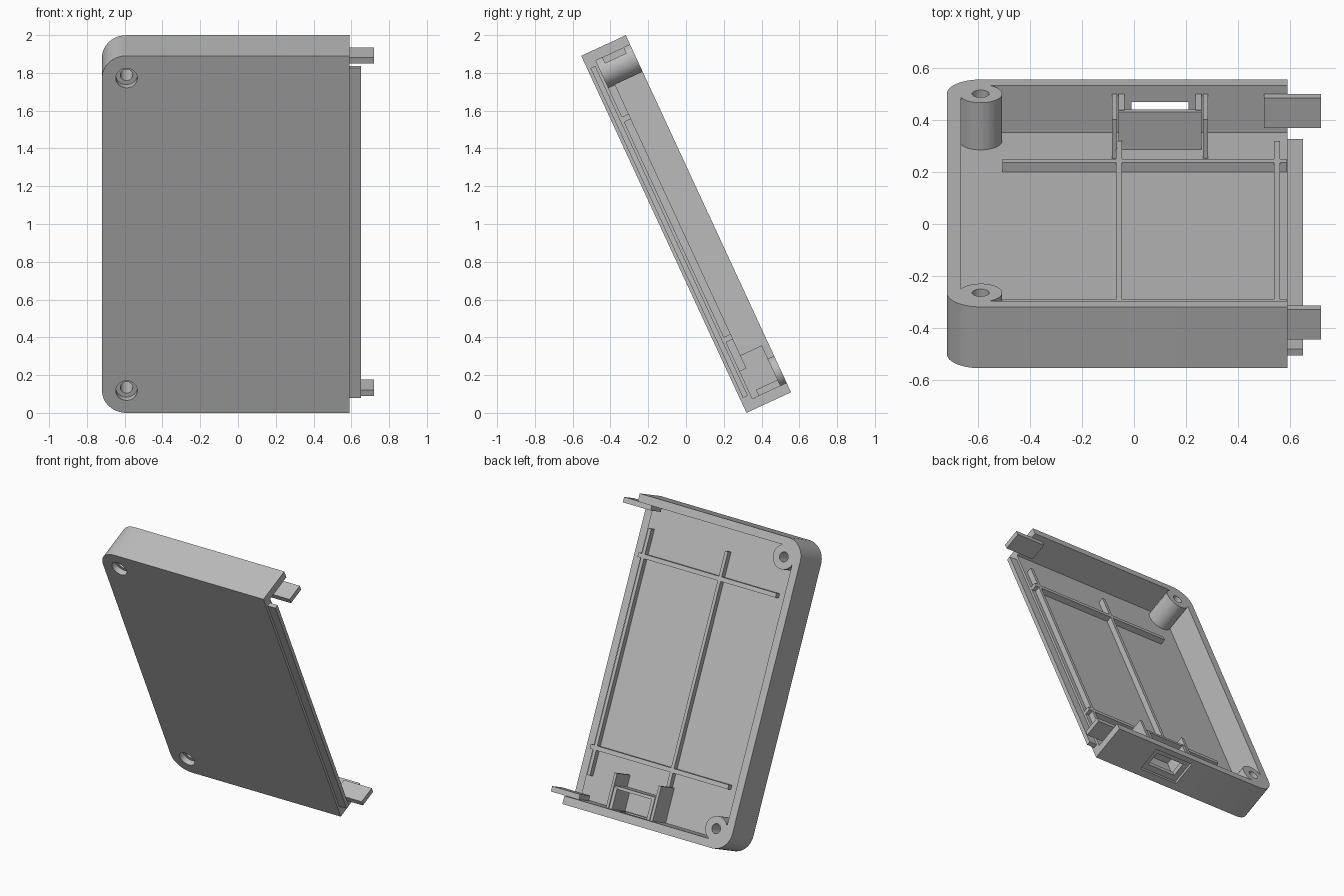
import bpy, bmesh, math
from mathutils import Matrix

if "Cube" in bpy.data.objects:
    bpy.data.objects.remove(bpy.data.objects["Cube"])

# Built in a local frame: x = width, y = depth (0 outer face .. D rim), z = length; then tilted back.
L, D, X0, X1 = 2.083, 0.26, -0.72, 0.59
WALL, FLOOR, R = 0.055, 0.06, 0.13
BOSS_X, BOSS_Z = X0 + R, (R, L - R)
TILT = Matrix.Translation((0, 0.32, 0)) @ Matrix.Rotation(math.asin(0.42), 4, 'X')

grey = bpy.data.materials.new("light_grey_plastic")
grey.diffuse_color = (0.5, 0.5, 0.5, 1)
grey.use_nodes = True
grey.node_tree.nodes["Principled BSDF"].inputs["Base Color"].default_value = grey.diffuse_color


def prism(name, outline, y0, y1):
    """Extrude an (x, z) outline along y."""
    bm = bmesh.new()
    face = bm.faces.new([bm.verts.new((x, y0, z)) for x, z in outline])
    new = bmesh.ops.extrude_face_region(bm, geom=[face])["geom"]
    verts = [v for v in new if isinstance(v, bmesh.types.BMVert)]
    bmesh.ops.translate(bm, verts=verts, vec=(0, y1 - y0, 0))
    bmesh.ops.recalc_face_normals(bm, faces=bm.faces)
    mesh = bpy.data.meshes.new(name)
    bm.to_mesh(mesh)
    bm.free()
    ob = bpy.data.objects.new(name, mesh)
    bpy.context.collection.objects.link(ob)
    mesh.materials.append(grey)
    return ob


def box(name, x, y, z):
    return prism(name, [(x[0], z[0]), (x[1], z[0]), (x[1], z[1]), (x[0], z[1])], *y)


def cylinder(name, x, z, r, y0, y1, n=48):
    ring = [2 * math.pi * i / n for i in range(n)]
    return prism(name, [(x + r * math.cos(a), z + r * math.sin(a)) for a in ring], y0, y1)


def arc(cx, cz, r, start, n=12):
    angles = [math.radians(start + 90 * i / n) for i in range(n + 1)]
    return [(cx + r * math.cos(a), cz + r * math.sin(a)) for a in angles]


def tray_outline(inset, right):
    """Rectangle with its two left corners rounded."""
    r = R - inset
    return ([(right, inset), (right, L - inset)]
            + arc(BOSS_X, L - R, r, 90) + arc(BOSS_X, R, r, 180))


def cut(target, cutter):
    mod = target.modifiers.new("cut", 'BOOLEAN')
    mod.operation, mod.solver, mod.object = 'DIFFERENCE', 'EXACT', cutter
    bpy.context.view_layer.objects.active = target
    bpy.ops.object.modifier_apply(modifier=mod.name)
    bpy.data.objects.remove(cutter)


# Tray shell: hollow that leaves screw bosses standing, open at the right end
shell = prism("tray_shell", tray_outline(0, X1), 0, D)
cavity = prism("cavity", tray_outline(WALL, X1 + 0.2), FLOOR, D + 0.1)
for z in BOSS_Z:
    cut(cavity, cylinder("boss", BOSS_X, z, 0.083, 0, D + 0.2))
cut(shell, cavity)

# Screw holes with counterbores on the outer face
for z in BOSS_Z:
    cut(shell, cylinder("hole", BOSS_X, z, 0.033, -0.1, D + 0.1))
    cut(shell, cylinder("counterbore", BOSS_X, z, 0.057, -0.1, 0.04))

# Latch window in the lower wall: shallow recess, then a through slot
cut(shell, box("recess", (-0.05, 0.25), (0.05, 0.225), (-0.1, 0.02)))
cut(shell, box("slot", (-0.01, 0.21), (0.09, 0.19), (-0.1, 0.1)))

# Joining lip along the open end
box("end_lip", (X1 - 0.01, 0.65), (0.017, 0.045), (0.08, L - 0.08))

# Alignment tabs against both side walls
for name, z in (("lower_tab", 0.054), ("upper_tab", L - 0.09)):
    box(name, (0.50, 0.72), (0.097, 0.224), (z, z + 0.036))

# Floor ribs
for name, z in (("lower_cross_rib", 0.384), ("upper_cross_rib", L - 0.414)):
    box(name, (-0.505, X1 - 0.002), (0.05, 0.10), (z, z + 0.03))
for name, x in (("middle_long_rib", -0.07), ("end_long_rib", 0.538)):
    box(name, (x, x + 0.023), (0.05, 0.099), (0.214, L - 0.214))

# Latch housing: outer side plates, inner cheeks and cross wall
for side, xo, xi in (("left", -0.085, -0.06), ("right", 0.265, 0.237)):
    box(side + "_latch_plate", (xo, xo + 0.02), (0.05, 0.224), (0.05, 0.29))
    box(side + "_latch_cheek", (xi, xi + 0.023), (0.05, 0.224), (0.05, 0.20))
box("latch_cross_wall", (-0.06, 0.26), (0.05, 0.22), (0.19, 0.21))

# Smooth the rounded corners and tilt everything into place
bpy.ops.object.select_all(action='DESELECT')
for ob in bpy.data.objects:
    ob.matrix_world = TILT
    ob.select_set(True)
bpy.context.view_layer.objects.active = shell
bpy.ops.object.shade_smooth_by_angle(angle=math.radians(30))
